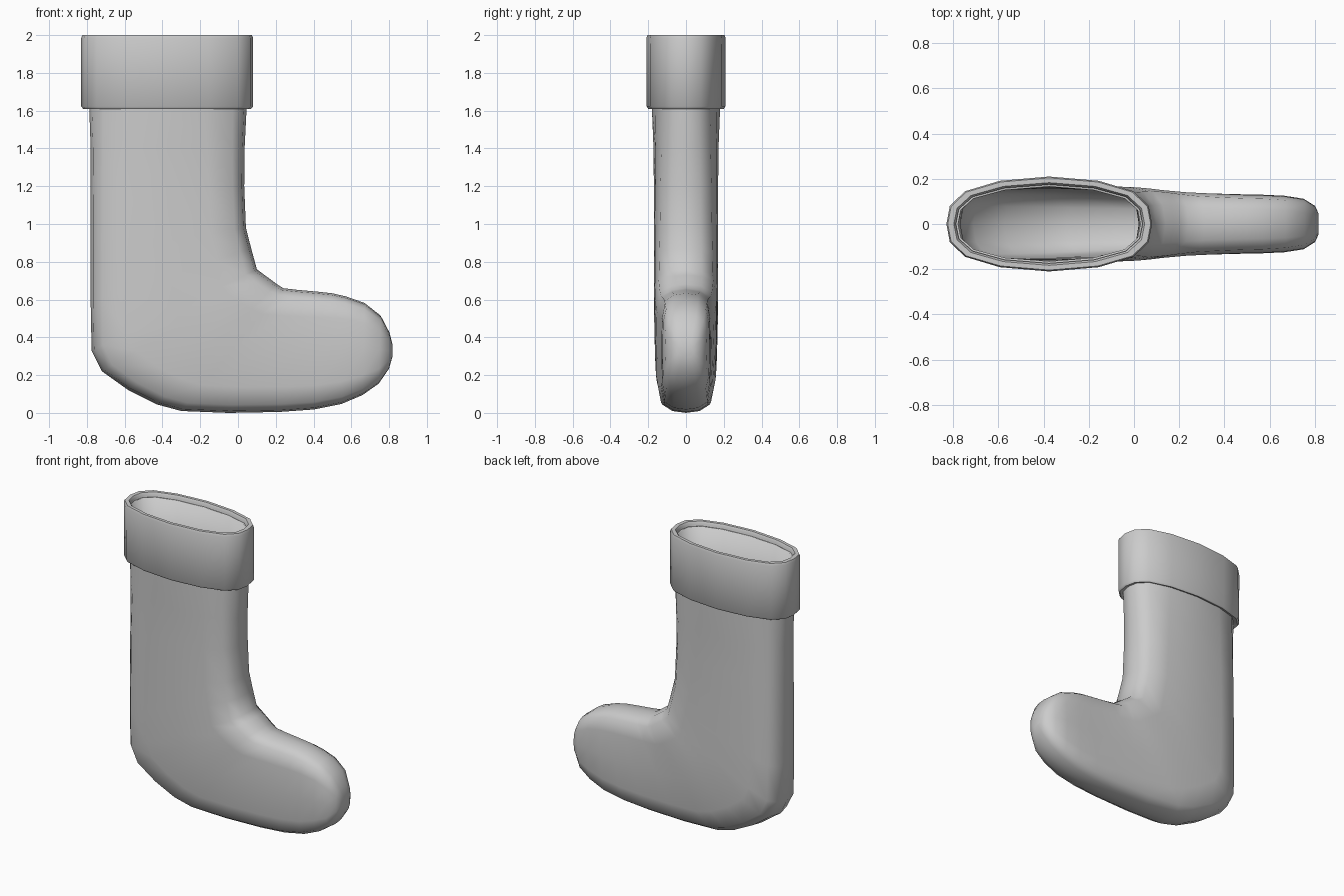
import bpy, bmesh, math
from mathutils import Vector

if "Cube" in bpy.data.objects:
    bpy.data.objects.remove(bpy.data.objects["Cube"], do_unlink=True)

grey = bpy.data.materials.new("plain_grey")
grey.use_nodes = True
COLOUR = (0.6, 0.6, 0.6, 1)
grey.diffuse_color = COLOUR
grey.node_tree.nodes["Principled BSDF"].inputs["Base Color"].default_value = COLOUR

# Quarter outlines of a cross-section: long direction, thickness direction
OVAL = [(1, 0), (.967, .38), (.82, .69), (.48, .91), (0, 1)]
SLAB = [(1, 0), (.97, .5), (.87, .86), (.58, .98), (0, 1)]


def section(blend):
    """Full sixteen-sided outline, from oval (0) to rounded slab (1)."""
    q = [Vector(a).lerp(Vector(b), blend) for a, b in zip(OVAL, SLAB)]
    half = q + [Vector((-p.x, p.y)) for p in q[-2::-1]]
    return half + [Vector((p.x, -p.y)) for p in half[-2:0:-1]]


def ring(bm, back, front, width, blend):
    """Cross-section spanning two points of the side outline."""
    b, f = Vector((back[0], 0, back[1])), Vector((front[0], 0, front[1]))
    mid, reach = (b + f) / 2, (f - b) / 2
    return [bm.verts.new(mid + reach * p.x + Vector((0, width * p.y, 0)))
            for p in section(blend)]


def bridge(bm, a, b):
    for i in range(len(a)):
        j = (i + 1) % len(a)
        bm.faces.new((a[i], a[j], b[j], b[i]))


def finish(bm, name, angle):
    bmesh.ops.recalc_face_normals(bm, faces=bm.faces)
    mesh = bpy.data.meshes.new(name)
    bm.to_mesh(mesh)
    bm.free()
    mesh.materials.append(grey)
    ob = bpy.data.objects.new(name, mesh)
    bpy.context.collection.objects.link(ob)
    bpy.ops.object.select_all(action='DESELECT')
    bpy.context.view_layer.objects.active = ob
    ob.select_set(True)
    bpy.ops.object.shade_smooth_by_angle(angle=math.radians(angle))
    return ob


# Leg and foot: heel/sole point, shin/instep point, half thickness, blend
RINGS = [
    ((-.79, 1.97), (.04, 1.97), .177, 0),
    ((-.787, 1.6), (.045, 1.6), .18, .1),
    ((-.78, 1.4), (.035, 1.4), .172, .4),
    ((-.78, 1.15), (.033, 1.2), .17, .6),
    ((-.78, .85), (.042, .98), .17, .7),
    ((-.78, .58), (.07, .87), .17, .8),
    ((-.775, .33), (.1, .76), .17, .9),
    ((-.72, .22), (.14, .73), .168, 1),
    ((-.58, .12), (.175, .705), .165, 1),
    ((-.43, .045), (.205, .682), .16, 1),
    ((-.3, .01), (.24, .66), .153, 1),
    ((-.05, 0), (.31, .652), .143, 1),
    ((.22, .005), (.42, .642), .136, 1),
    ((.4, .018), (.5, .633), .132, 1),
    ((.55, .048), (.57, .617), .13, 1),
    ((.66, .095), (.67, .582), .125, .9),
    ((.745, .155), (.755, .515), .112, .8),
    ((.8, .235), (.802, .425), .08, .5),
    ((.817, .295), (.817, .365), .045, 0),
]
bm = bmesh.new()
loops = [ring(bm, *r) for r in RINGS]
for a, b in zip(loops, loops[1:]):
    bridge(bm, a, b)
bm.faces.new(loops[-1])
sock = finish(bm, "sock_body", 60)
wall = sock.modifiers.new("cloth_thickness", 'SOLIDIFY')
wall.thickness = .012
wall.offset = -1

# Folded cuff: closed band profile of (half length, half thickness, height)
CUFF = [(.413, .174, 1.62), (.445, .2, 1.61), (.455, .208, 1.622),
        (.455, .21, 1.985), (.449, .204, 2), (.422, .183, 2),
        (.413, .174, 1.985)]
bm = bmesh.new()
loops = [ring(bm, (-.375 - x, z), (-.375 + x, z), y, 0) for x, y, z in CUFF]
for a, b in zip(loops, loops[1:] + loops[:1]):
    bridge(bm, a, b)
finish(bm, "cuff", 50)
